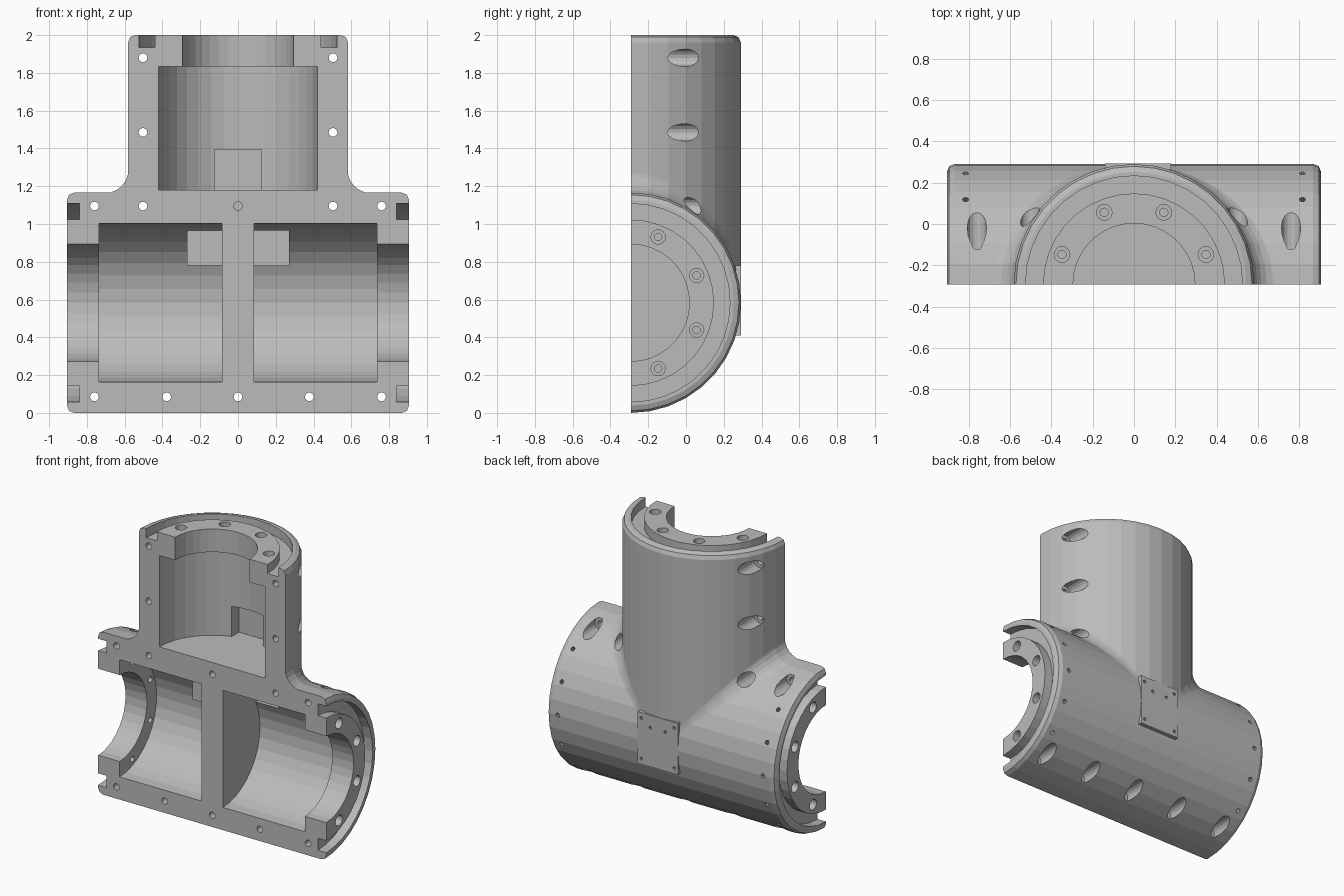
import bpy, bmesh, math
from mathutils import Matrix, Vector

if "Cube" in bpy.data.objects:
    bpy.data.objects.remove(bpy.data.objects["Cube"])

R, ZC, YC, HALF = 0.583, 0.583, -0.292, 0.905   # outer radius, pipe axis height, split plane, half length
SEG = 36


def axis(origin, direction):
    """Matrix that puts local z along a direction from an origin."""
    q = Vector((0, 0, 1)).rotation_difference(Vector(direction))
    return Matrix.Translation(origin) @ q.to_matrix().to_4x4()


def lathe(bm, profile, mat, seg=SEG):
    """Closed solid turned from (radius, height) points, with capped ends."""
    rings = []
    for r, h in profile:
        rings.append([bm.verts.new(mat @ Vector((r * math.cos(2 * math.pi * i / seg),
                                                 r * math.sin(2 * math.pi * i / seg), h)))
                      for i in range(seg)])
    skin(bm, rings)


def skin(bm, rings):
    n = len(rings[0])
    for a, b in zip(rings, rings[1:]):
        for i in range(n):
            j = (i + 1) % n
            bm.faces.new((a[i], a[j], b[j], b[i]))
    bm.faces.new(rings[0][::-1])
    bm.faces.new(rings[-1])


def box(bm, lo, hi):
    lo, hi = Vector(lo), Vector(hi)
    mat = Matrix.Translation((lo + hi) / 2) @ Matrix.Diagonal((*(hi - lo), 1))
    bmesh.ops.create_cube(bm, size=1, matrix=mat)


def finish(bm, name):
    bmesh.ops.recalc_face_normals(bm, faces=bm.faces[:])
    me = bpy.data.meshes.new(name)
    bm.to_mesh(me)
    bm.free()
    ob = bpy.data.objects.new(name, me)
    bpy.context.collection.objects.link(ob)
    return ob


def combine(target, bm, op):
    """Boolean the shells in bm into the target."""
    tool = finish(bm, "tool")
    mod = target.modifiers.new("bool", 'BOOLEAN')
    mod.operation, mod.solver, mod.object = op, 'EXACT', tool
    bpy.context.view_layer.objects.active = target
    bpy.ops.object.modifier_apply(modifier=mod.name)
    bpy.data.objects.remove(tool)


def end_profile(r, h):
    """Flanged end: inner ring, seal groove and rounded lip, from the face down."""
    return [(0.44, h), (0.44, h - 0.065), (0.525, h - 0.065), (0.525, h),
            (r - 0.038, h), (r - 0.011, h - 0.011), (r, h - 0.038)]


X_AXIS = axis((0, 0, ZC), (1, 0, 0))
X_AXIS = Matrix.Translation((0, YC, 0)) @ X_AXIS
Z_AXIS = Matrix.Translation((0, YC, 0))

# Horizontal pipe
bm = bmesh.new()
right = end_profile(R, HALF)
lathe(bm, right + [(r, -h) for r, h in reversed(right)], X_AXIS)
body = finish(bm, "tee_housing_half")

# Upright branch
bm = bmesh.new()
lathe(bm, end_profile(R - 0.001, 2.0) + [(R - 0.001, 0.6)], Z_AXIS)
combine(body, bm, 'UNION')

# Fillets in the corners between pipe and branch, fading out towards the back
for side in (-1, 1):
    bm = bmesh.new()
    rings = []
    for k in range(10):
        t = math.radians(-10 + 10 * k)
        w, y = R * math.cos(t) - 0.003, YC + R * math.sin(t)
        r = 0.125 * math.cos(t)
        pts = [(w - 0.04, ZC + w - 0.04), (w - 0.04, ZC + w + r)]
        for i in range(7):
            a = math.pi + math.pi / 2 * i / 6
            pts.append((w + r + r * math.cos(a), ZC + w + r + r * math.sin(a)))
        pts.append((w + r, ZC + w - 0.04))
        rings.append([bm.verts.new((side * x, y, z)) for x, z in pts])
    skin(bm, rings)
    combine(body, bm, 'UNION')

# Flat mounting pad on the back
bm = bmesh.new()
box(bm, (-0.14, 0.18, 0.41), (0.18, 0.292, 0.78))
combine(body, bm, 'UNION')

# Bearing chambers with narrower mouths
bm = bmesh.new()
for s in (-1, 1):
    lathe(bm, [(0.42, s * 0.085), (0.42, s * 0.735), (0.31, s * 0.735), (0.31, s * 1.0)], X_AXIS)
lathe(bm, [(0.42, 1.18), (0.42, 1.835), (0.295, 1.835), (0.295, 2.1)], Z_AXIS)
combine(body, bm, 'DIFFERENCE')

# Rectangular recesses in the chamber walls
bm = bmesh.new()
box(bm, (-0.27, -0.13, 0.78), (-0.085, 0.14, 0.965))
box(bm, (0.085, -0.13, 0.78), (0.27, 0.14, 0.965))
box(bm, (-0.125, 0.0, 1.18), (0.125, 0.19, 1.395))
combine(body, bm, 'DIFFERENCE')

# Clamp bolt holes, counterbored from the back
bm = bmesh.new()
bolts = [(x, z) for z, mid in ((0.085, 0.378), (1.095, 0.503)) for x in (-0.76, -mid, 0, mid, 0.76)]
bolts += [(x, z) for x in (-0.503, 0.503) for z in (1.485, 1.88)]
for x, z in bolts:
    lathe(bm, [(0.023, -0.4), (0.023, -0.12), (0.046, -0.12), (0.046, 0.5)],
          axis((x, 0, z), (0, 1, 0)), 16)
combine(body, bm, 'DIFFERENCE')

# Screw holes in the three end rings
bm = bmesh.new()
screw = [(0.038, -0.05), (0.038, 0.05), (0.02, 0.05), (0.02, 0.22)]
for k in range(4):
    a = math.radians(22.5 + 45 * k)
    u, v = 0.377 * math.cos(a), YC + 0.377 * math.sin(a)
    lathe(bm, screw, axis((u, v, 2.0), (0, 0, -1)), 16)
    for s in (-1, 1):
        lathe(bm, screw, axis((s * HALF, v, ZC + u), (-s, 0, 0)), 16)
combine(body, bm, 'DIFFERENCE')

# Small radial set-screw holes near the pipe ends, and pad holes
bm = bmesh.new()
small = [(0.015, -0.05), (0.015, 0.05)]
for s in (-1, 1):
    for deg in (45, 67.5, 90, 112.5, 135):
        a = math.radians(deg)
        d = Vector((0, math.sin(a), math.cos(a)))
        lathe(bm, small, axis(Vector((s * 0.815, YC, ZC)) + d * R, -d), 10)
for x, z in ((0.15, 0.74), (-0.11, 0.74), (0.15, 0.45), (-0.11, 0.45), (0.08, 0.69), (-0.04, 0.69)):
    lathe(bm, [(0.011, -0.05), (0.011, 0.04)], axis((x, 0.292, z), (0, -1, 0)), 10)
combine(body, bm, 'DIFFERENCE')

# Cut away the front half at the split plane
bm = bmesh.new()
box(bm, (-2, -2, -1), (2, YC, 3))
combine(body, bm, 'DIFFERENCE')

# One plain grey
grey = bpy.data.materials.new("cast_grey")
grey.diffuse_color = (0.5, 0.5, 0.5, 1)
grey.use_nodes = True
grey.node_tree.nodes["Principled BSDF"].inputs["Base Color"].default_value = grey.diffuse_color
body.data.materials.clear()
body.data.materials.append(grey)
for p in body.data.polygons:
    p.material_index = 0
    p.use_smooth = False
